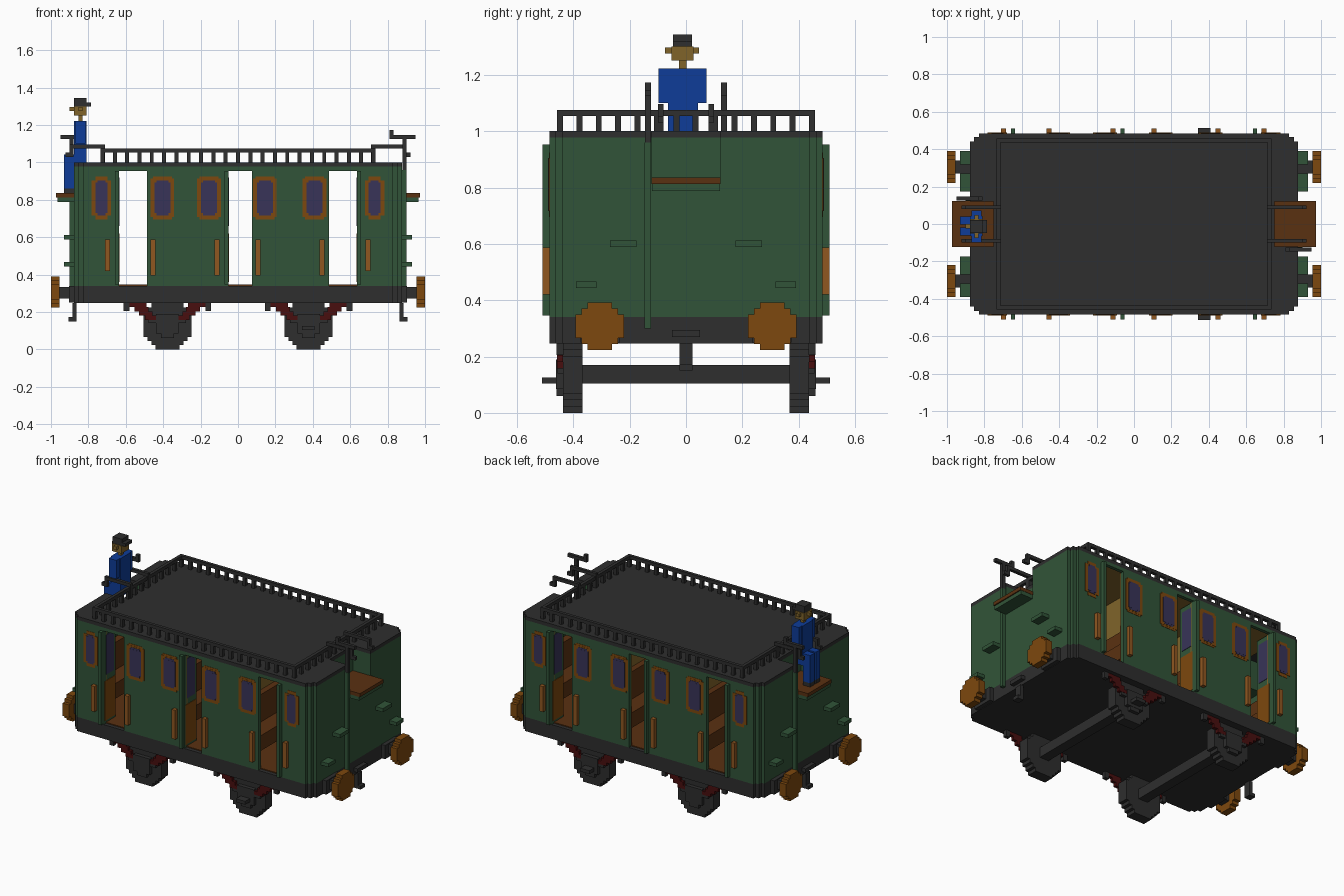
import bpy, bmesh, math

if "Cube" in bpy.data.objects:
    bpy.data.objects.remove(bpy.data.objects["Cube"], do_unlink=True)


def material(name, *rgb):
    lin = [((c / 255 + 0.055) / 1.055) ** 2.4 for c in rgb] + [1.0]
    m = bpy.data.materials.new(name)
    m.use_nodes = True
    m.diffuse_color = lin
    bsdf = m.node_tree.nodes["Principled BSDF"]
    bsdf.inputs["Base Color"].default_value = lin
    bsdf.inputs["Roughness"].default_value = 0.9
    return m


GREY = material("dark grey", 46, 46, 46)
GREEN = material("carriage green", 49, 84, 56)
AMBER = material("amber brown", 125, 72, 14)
OAK = material("light oak", 144, 87, 32)
BROWN = material("seat brown", 90, 49, 17)
TAN = material("tan", 128, 100, 42)
GLASS = material("window glass", 56, 52, 88)
RED = material("dark red", 72, 14, 14)
BLUE = material("uniform blue", 14, 60, 152)


def finish(name, bm, mat):
    bmesh.ops.recalc_face_normals(bm, faces=bm.faces)
    mesh = bpy.data.meshes.new(name)
    bm.to_mesh(mesh)
    bm.free()
    mesh.materials.append(mat)
    ob = bpy.data.objects.new(name, mesh)
    bpy.context.collection.objects.link(ob)
    return ob


def part(name, mat, boxes):
    """One object from boxes given as (x0, x1, y0, y1, z0, z1)."""
    bm = bmesh.new()
    for x0, x1, y0, y1, z0, z1 in boxes:
        for v in bmesh.ops.create_cube(bm, size=1)["verts"]:
            v.co = (x1 if v.co.x > 0 else x0, y1 if v.co.y > 0 else y0, z1 if v.co.z > 0 else z0)
    return finish(name, bm, mat)


def my(boxes):
    """Add the copies mirrored across y."""
    return boxes + [(a, b, -d, -c, e, f) for a, b, c, d, e, f in boxes]


def mx(boxes):
    """Add the copies mirrored across x."""
    return boxes + [(-b, -a, c, d, e, f) for a, b, c, d, e, f in boxes]


def turn(boxes):
    """Add the copies turned half way round z."""
    return boxes + [(-b, -a, -d, -c, e, f) for a, b, c, d, e, f in boxes]


def prism(name, mat, quarter, z0, z1):
    """Extrude an outline whose +x +y quarter runs from the x axis to the y axis."""
    q = quarter
    pts = q + [(-x, y) for x, y in reversed(q)] + [(-x, -y) for x, y in q] + [(x, -y) for x, y in reversed(q)]
    bm = bmesh.new()
    face = bm.faces.new([bm.verts.new((x, y, z0)) for x, y in pts])
    top = bmesh.ops.extrude_face_region(bm, geom=[face])["geom"]
    for v in top:
        if isinstance(v, bmesh.types.BMVert):
            v.co.z = z1
    return finish(name, bm, mat)


def disc_rows(r, n, step=0.0214):
    """Rows of a stepped disc as (half width, low, high)."""
    h = 2 * r / n
    for i in range(n):
        lo = -r + i * h
        w = math.sqrt(r * r - (lo + h / 2) ** 2)
        yield max(step, round(w / step) * step), lo, lo + h


# Underframe and roof with stepped corners; the roof is notched at both ends
corner = [(.877, .44), (.855, .44), (.855, .465), (.83, .465), (.83, .485)]
prism("underframe", GREY, corner, .247, .34)
prism("roof", GREY, [(.75, .12), (.877, .12)] + corner, .977, 1.0)
prism("floor", BROWN, [(.85, .43), (.82, .46)], .34, .346)

# Side walls between the door openings, corner posts and lintels
panels = [(-.83, -.636), (-.487, -.05), (.075, .487), (.636, .83)]
part("side_walls", GREEN, my([(a, b, .463, .485, .34, .955) for a, b in panels]
                             + [(-.83, .83, .463, .485, .955, .977)]))
part("corner_posts", GREEN, mx(my([(.808, .855, .42, .465, .34, .977)])))
part("end_walls", GREEN, mx([(.855, .877, -.44, .44, .34, .787)]
                            + my([(.855, .877, .12, .44, .787, .977)])))

# Inner lining: brown below, tan above
part("lower_lining", BROWN, my([(a, b, .455, .463, .346, .60) for a, b in panels])
     + mx([(.847, .855, -.42, .42, .346, .60)]))
part("upper_lining", TAN, my([(a, b, .455, .463, .60, .955) for a, b in panels])
     + mx(my([(.847, .855, .14, .42, .60, .97)])) + [(-.74, .74, -.455, .455, .968, .976)])

# Compartment partitions and benches
part("partition_tops", TAN, mx([(.27, .29, -.455, .455, .60, .968)]))
part("partition_bases", BROWN, mx([(.27, .29, -.455, .455, .346, .60)]))
part("benches", BROWN, mx([(.29, .44, -.45, .45, .42, .52), (.12, .27, -.45, .45, .42, .52),
                           (.69, .847, -.45, .45, .42, .52), (.29, .33, -.45, .45, .52, .70),
                           (.23, .27, -.45, .45, .52, .70), (.80, .847, -.42, .42, .52, .70)]))

# Open doors swung inwards, with window and lower panel on the inside
hinges = [(-.658, 1), (-.072, 1), (.658, -1)]
part("doors", GREEN, my([(min(h, h + s * .021), max(h, h + s * .021), .36, .51, .346, .953) for h, s in hinges]))


def door_plate(y0, y1, z0, z1):
    return my([(h + s * .0105 - .0135, h + s * .0105 + .0135, y0, y1, z0, z1) for h, s in hinges])


part("door_panels", AMBER, door_plate(.365, .475, .36, .62))
part("door_windows", GLASS, door_plate(.38, .46, .66, .92))

# Side windows: wide in the middle, narrow at the ends
frames, panes = [], []
for x, w in [(-.73, .052), (-.404, .063), (-.155, .063), (.144, .063), (.409, .063), (.73, .052)]:
    cut = .021 if w < .06 else .012
    frames += [(x - w, x + w, .452, .488, .695 + cut, .925 - cut),
               (x - w + cut, x + w - cut, .453, .487, .695, .925)]
    g = w - .021
    panes += [(x - g, x + g, .451, .490, .728, .892),
              (x - g + .009, x + g - .009, .4515, .4895, .716, .904)]
part("window_frames", AMBER, my(frames))
part("window_panes", GLASS, my(panes))

# Door grab handles
part("grab_handles", OAK, my([(x - .013, x + .013, .485, .51, .42 if abs(x) > .6 else .395, .587)
                              for x in (-.698, -.455, -.112, .107, .449, .695)]))

# Roof railing
rail = my([(-.735, .735, .437, .458, 1.053, 1.075)]) + mx([(.714, .735, -.437, .437, 1.053, 1.075)])
for i in range(23):
    x = -.7245 + i * 1.449 / 22
    rail += my([(x - .0105, x + .0105, .437, .458, 1.0, 1.053)])
for i in range(1, 13):
    y = -.4475 + i * .895 / 13
    rail += mx([(.714, .735, y - .0105, y + .0105, 1.0, 1.053)])
part("roof_railing", GREY, rail)

# Brakeman's recess at each end: back, sides and seat shelf
part("recess_walls", GREEN, mx([(.729, .75, -.14, .14, .787, .977)]
                               + my([(.75, .855, .12, .14, .787, .977)])))
part("shelf_supports", GREEN, mx([(.75, .965, -.121, .121, .787, .812)]))
part("seat_shelves", BROWN, mx([(.75, .972, -.123, .123, .812, .835)]))
part("recess_handrails", GREY, mx(my([(.71, .90, .08, .10, 1.075, 1.096), (.88, .90, .08, .10, 1.03, 1.075),
                                      (.90, .922, .08, .10, 1.03, 1.052),
                                      (.71, .735, .08, .10, 1.0, 1.075)])))

# Brake column with crank at each end
part("brake_columns", GREEN, turn([(.877, .902, -.147, -.124, .30, .96)]))
part("brake_cranks", GREY, turn([(.879, .901, -.146, -.125, .96, 1.125), (.81, .95, -.146, -.125, 1.125, 1.146),
                                 (.81, .832, -.146, -.125, 1.146, 1.172)]))

# End steps
part("end_steps", GREEN, mx(my([(.877, .93, .175, .27, .588, .612), (.877, .93, .318, .39, .443, .466)])))

# Buffers and couplings
part("buffer_shafts", GREY, mx(my([(.877, .904, .235, .375, .25, .34), (.904, .955, .27, .34, .272, .335)])))
part("buffer_discs", AMBER, mx(my([(.954, 1.0, .306 - w, .306 + w, .307 + a, .307 + b)
                                   for w, a, b in disc_rows(.084, 8)])))
part("couplings", GREY, mx([(.864, .886, -.023, .023, .15, .247), (.886, .907, -.023, .023, .15, .172),
                            (.877, .904, -.05, .05, .27, .295)]))

# Wheels, axles, leaf springs and axle boxes
wheels, axles, springs, mounts = [], [], [], []
for cx in (-.378, .378):
    wheels += my([(cx - w, cx + w, .368, .437, .135 + a, .135 + b) for w, a, b in disc_rows(.135, 12)])
    axles.append((cx - .033, cx + .033, -.368, .368, .104, .17))
    for a, b, z in [(.11, .205, .226), (.10, .175, .203), (.08, .15, .18), (.05, .12, .158)]:
        springs += my([(cx + s * (a + b) / 2 - (b - a) / 2, cx + s * (a + b) / 2 + (b - a) / 2,
                        .437, .458, z, z + .023) for s in (-1, 1)])
    for s in (-1, 1):
        mounts += my([(cx + s * .218 - .015, cx + s * .218 + .015, .435, .46, .205, .247)])
    mounts += my([(cx - .06, cx + .06, .437, .462, .085, .19), (cx - .035, cx + .035, .437, .46, .06, .085),
                  (cx - .10, cx + .10, .436, .457, .14, .158)])
part("wheels", GREY, wheels)
part("axles", GREY, axles)
part("leaf_springs", RED, springs)
part("axle_boxes", GREY, mounts)
part("axle_box_caps", GREY, my([(.343, .41, .462, .512, .104, .126)]))

# Brakeman on the left-hand roof end
part("brakeman_coat", BLUE, [(-.877, -.81, -.064, .042, 1.0, 1.222), (-.87, -.815, -.098, -.064, 1.10, 1.222),
                             (-.87, -.815, .042, .072, 1.10, 1.222)])
part("brakeman_legs", BLUE, [(-.93, -.877, -.062, -.018, .86, 1.042), (-.93, -.877, -.004, .04, .86, 1.042),
                             (-.877, -.82, -.06, .038, .96, 1.0)])
part("brakeman_boots", GREY, [(-.93, -.877, -.062, -.018, .835, .86), (-.93, -.877, -.004, .04, .835, .86)])
part("brakeman_head", TAN, [(-.853, -.832, -.025, .001, 1.222, 1.25), (-.877, -.81, -.052, .026, 1.25, 1.30),
                            (-.853, -.832, -.074, .047, 1.275, 1.297), (-.90, -.877, -.023, -.001, 1.275, 1.297)])
part("brakeman_cap", GREY, [(-.877, -.785, -.047, .022, 1.30, 1.32), (-.877, -.81, -.047, .022, 1.32, 1.343)])
